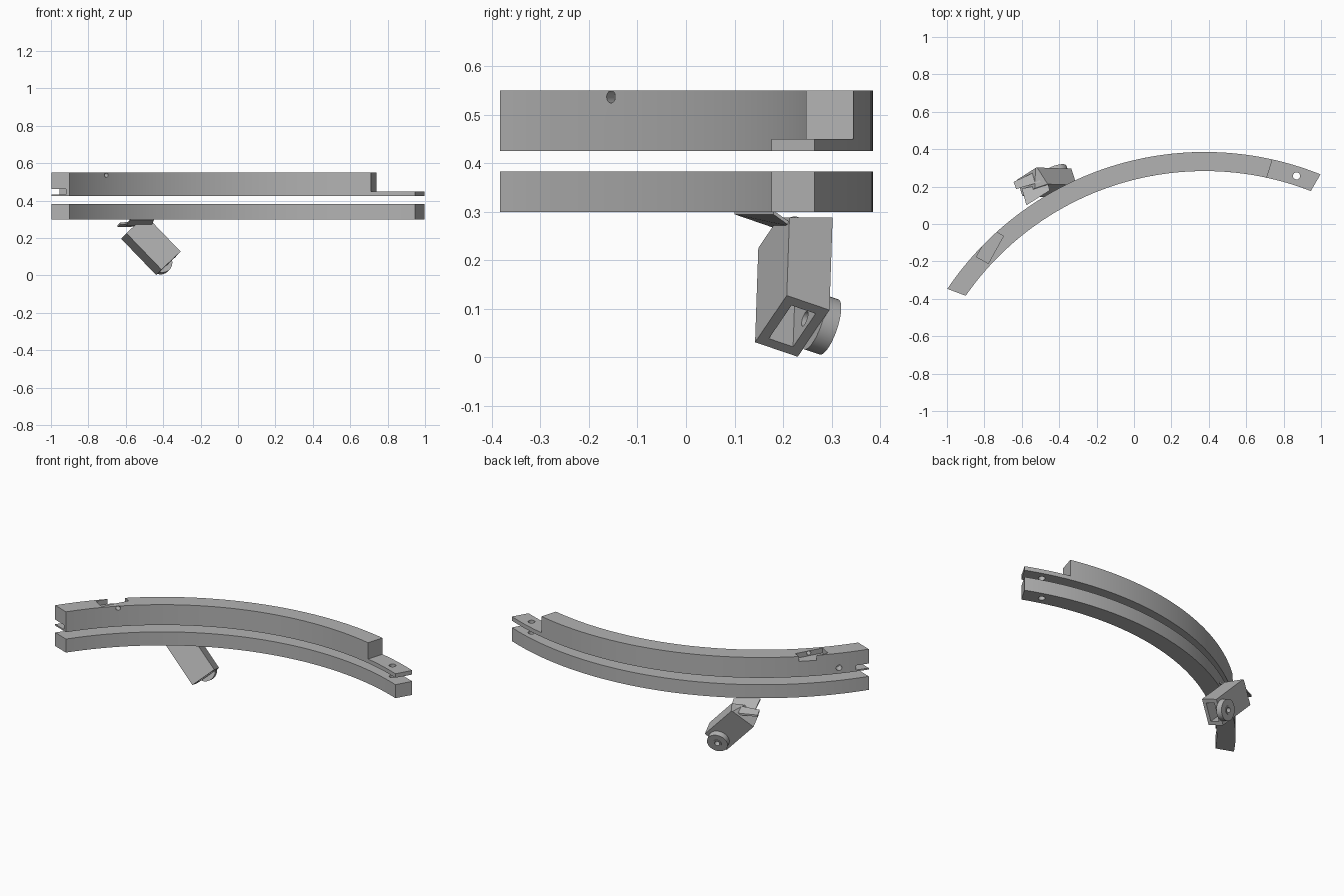
import bpy, bmesh, math
from mathutils import Vector, Matrix

cube = bpy.data.objects.get("Cube")
if cube:
    bpy.data.objects.remove(cube, do_unlink=True)

grey = bpy.data.materials.new("plain_grey")
grey.use_nodes = True
GREY = (0.45, 0.45, 0.45, 1)
grey.diffuse_color = GREY
grey.node_tree.nodes["Principled BSDF"].inputs["Base Color"].default_value = GREY

CENTRE = Vector((0.378, -1.275, 0))
R_IN, R_OUT = 1.558, 1.66


def finish(name, bm):
    bmesh.ops.recalc_face_normals(bm, faces=bm.faces)
    mesh = bpy.data.meshes.new(name)
    bm.to_mesh(mesh)
    bm.free()
    mesh.materials.append(grey)
    ob = bpy.data.objects.new(name, mesh)
    bpy.context.scene.collection.objects.link(ob)
    return ob


def polar(r, deg, z):
    a = math.radians(deg)
    return CENTRE + Vector((r * math.cos(a), r * math.sin(a), z))


def rail(name, left, right, z0, z1, steps):
    """Curved bar; left and right are (inner, outer) end angles."""
    bm = bmesh.new()
    rings = []
    for i in range(steps + 1):
        t = i / steps
        a_in, a_out = (p + (q - p) * t for p, q in zip(left, right))
        rings.append([bm.verts.new(polar(r, a, z)) for r, a, z in
                      ((R_IN, a_in, z0), (R_OUT, a_out, z0),
                       (R_OUT, a_out, z1), (R_IN, a_in, z1))])
    for p, q in zip(rings, rings[1:]):
        for k in range(4):
            bm.faces.new((p[k], p[k - 1], q[k - 1], q[k]))
    bm.faces.new(rings[0])
    bm.faces.new(rings[-1])
    return finish(name, bm)


def frame(x, y, z, origin):
    m = Matrix((x, y, z)).transposed().to_4x4()
    m.translation = origin
    return m


def box(name, matrix, size, clip_z=None):
    bm = bmesh.new()
    bmesh.ops.create_cube(bm, size=1, matrix=matrix @ Matrix.Diagonal((*size, 1)))
    if clip_z:
        cut = bmesh.ops.bisect_plane(bm, geom=bm.verts[:] + bm.edges[:] + bm.faces[:],
                                     plane_co=(0, 0, clip_z), plane_no=(0, 0, 1),
                                     clear_outer=True)
        edges = [g for g in cut["geom_cut"] if isinstance(g, bmesh.types.BMEdge)]
        bmesh.ops.holes_fill(bm, edges=edges)
    return finish(name, bm)


def rod(name, start, end, radius, sides=32):
    start, end = Vector(start), Vector(end)
    d = end - start
    m = Matrix.Translation((start + end) / 2) @ d.to_track_quat('Z', 'Y').to_matrix().to_4x4()
    bm = bmesh.new()
    bmesh.ops.create_cone(bm, cap_ends=True, segments=sides, radius1=radius,
                          radius2=radius, depth=d.length, matrix=m)
    return finish(name, bm)


def plate(name, corners, thickness):
    bm = bmesh.new()
    face = bm.faces.new([bm.verts.new(c) for c in corners])
    top = bmesh.ops.extrude_face_region(bm, geom=[face])
    moved = [g for g in top["geom"] if isinstance(g, bmesh.types.BMVert)]
    bmesh.ops.translate(bm, verts=moved, vec=(0, 0, thickness))
    return finish(name, bm)


def carve(ob, *cutters):
    for c in cutters:
        mod = ob.modifiers.new("cut", 'BOOLEAN')
        mod.operation, mod.solver, mod.object = 'DIFFERENCE', 'EXACT', c
    bpy.context.view_layer.update()
    done = bpy.data.meshes.new_from_object(
        ob.evaluated_get(bpy.context.evaluated_depsgraph_get()))
    ob.modifiers.clear()
    ob.data = done
    for c in cutters:
        bpy.data.objects.remove(c, do_unlink=True)


def turned(deg, origin):
    return Matrix.Translation(origin) @ Matrix.Rotation(math.radians(deg), 4, 'Z')


# Curved rails and the stepped joint tongue
LEFT, RIGHT, STEP = (145.1, 146.0), (68.65, 68.1), (77.7, 77.4)
lower = rail("lower_rail", LEFT, RIGHT, 0.30, 0.383, 64)
upper = rail("upper_rail", LEFT, STEP, 0.425, 0.55, 56)
tongue = rail("joint_tongue", STEP, RIGHT, 0.425, 0.45, 10)

# Pin holes through the tongue and the lower rail
for part in (tongue, lower):
    carve(part, rod("pin_hole", (0.869, 0.257, 0.2), (0.869, 0.257, 0.7), 0.019))

# Upper rail: top pocket, cross bore, side hole and end slot
carve(upper,
      box("pocket", turned(61, (-0.77, -0.12, 0.55)), (0.167, 0.072, 0.06)),
      rod("cross_bore", (-0.815, -0.096, 0.537), (-0.69, -0.162, 0.537), 0.0125),
      rod("side_hole", polar(R_OUT - 0.05, 140, 0.46), polar(R_OUT + 0.05, 140, 0.46), 0.017),
      box("end_slot", turned(158, (-0.97, -0.35, 0.448)), (0.115, 0.13, 0.028)))

# Slanted hollow arm: local axes across, tall and along
across = Vector((-0.028, 0.088, -0.03)).normalized()
tall = Vector((0.102, 0.066, 0.096))
tall = (tall - across * tall.dot(across)).normalized()
along = across.cross(tall)
mouth = Vector((-0.372, 0.219, 0.0645))
LENGTH = 0.27
arm = box("hollow_arm", frame(across, tall, along, mouth - along * LENGTH / 2),
          (0.097, 0.155, LENGTH), clip_z=0.288)
side = mouth + across * 0.0485 - along * 0.033
carve(arm, box("arm_cavity", frame(across, tall, along, mouth - along * 0.08),
               (0.055, 0.11, 0.22)),
      rod("arm_bore", side - across * 0.03, side + across * 0.02, 0.016))

# Round boss with a raised, bored rim on the back of the arm
boss = rod("round_boss", side - across * 0.001, side + across * 0.034, 0.06, 48)
carve(boss, rod("boss_bore", side - across * 0.02, side + across * 0.06, 0.016))
rim = rod("boss_rim", side + across * 0.033, side + across * 0.038, 0.024)
carve(rim, rod("rim_bore", side, side + across * 0.06, 0.015))

# Strap from the rail underside down to the arm, and its side tab
strap = plate("mounting_strap", [(-0.575, 0.10, 0.295), (-0.45, 0.18, 0.295),
                                 (-0.46, 0.215, 0.27), (-0.60, 0.19, 0.264)], 0.008)
tab = plate("side_tab", [(-0.63, 0.187, 0.272), (-0.50, 0.225, 0.28),
                         (-0.515, 0.285, 0.262), (-0.644, 0.225, 0.258)], 0.011)

# Smooth curved walls while keeping corners sharp
bpy.ops.object.select_all(action='DESELECT')
for ob in (lower, upper, tongue, arm, boss, rim, strap, tab):
    ob.select_set(True)
bpy.context.view_layer.objects.active = upper
bpy.ops.object.shade_smooth_by_angle(angle=math.radians(30))
